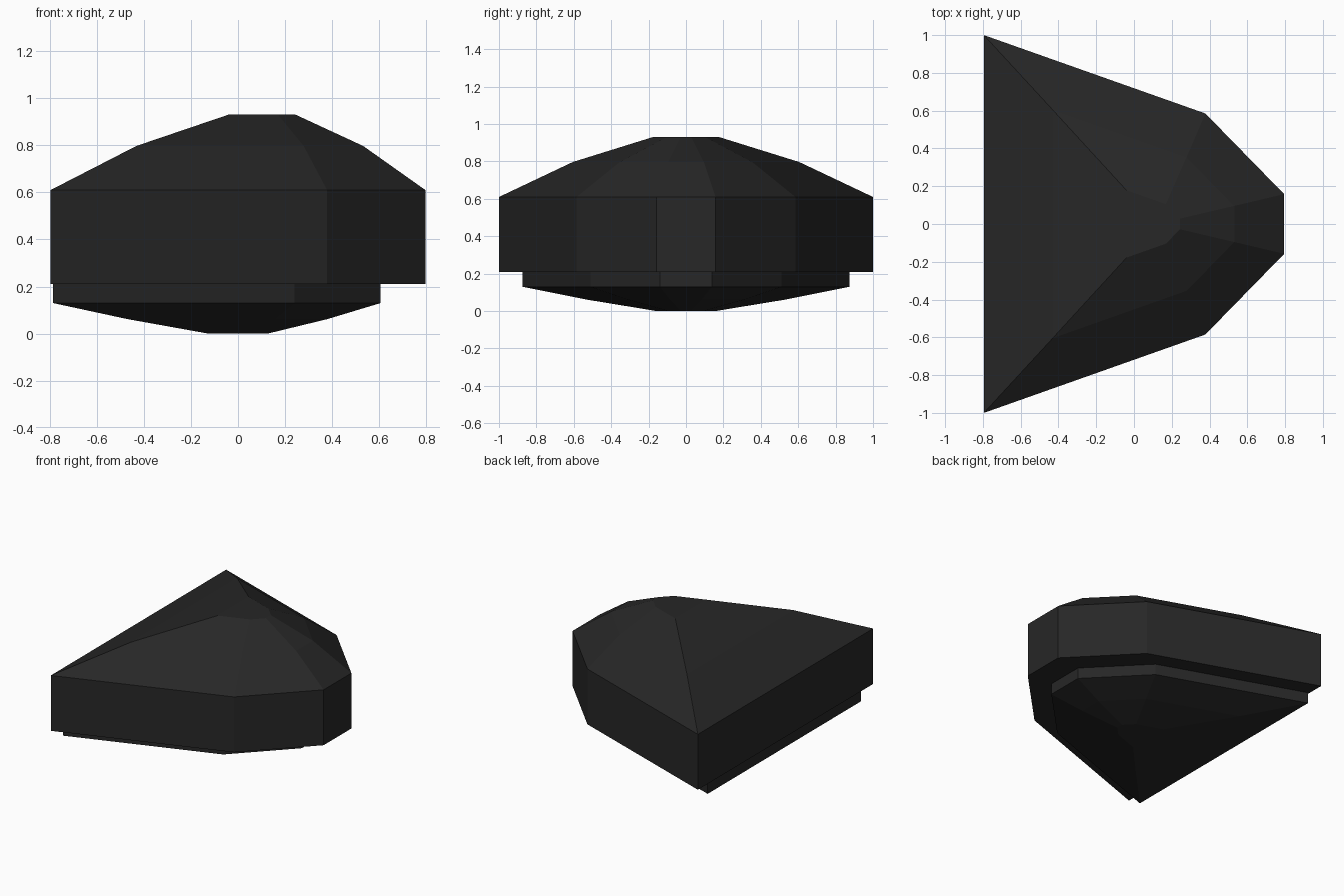
import bpy, bmesh

if "Cube" in bpy.data.objects:
    bpy.data.objects.remove(bpy.data.objects["Cube"])

# Half outline of the gem-like plan; mirrored across y = 0
HALF = [(0.795, 0.158), (0.378, 0.585), (-0.795, 1.0)]
OUTLINE = HALF + [(x, -y) for x, y in reversed(HALF)]

dark = bpy.data.materials.new("dark")
dark.diffuse_color = (0.02, 0.02, 0.02, 1)
dark.use_nodes = True
dark.node_tree.nodes["Principled BSDF"].inputs["Base Color"].default_value = dark.diffuse_color


def loft(name, rings):
    """Stack scaled copies of the outline; each ring is (z, scale, x shift)."""
    bm = bmesh.new()
    loops = [[bm.verts.new((x * s + dx, y * s, z)) for x, y in OUTLINE]
             for z, s, dx in rings]
    n = len(OUTLINE)
    for low, high in zip(loops, loops[1:]):
        for i in range(n):
            j = (i + 1) % n
            bm.faces.new((low[i], low[j], high[j], high[i]))
    bm.faces.new(loops[0][::-1])
    bm.faces.new(loops[-1])
    bmesh.ops.recalc_face_normals(bm, faces=bm.faces)
    mesh = bpy.data.meshes.new(name)
    bm.to_mesh(mesh)
    bm.free()
    mesh.materials.append(dark)
    obj = bpy.data.objects.new(name, mesh)
    bpy.context.collection.objects.link(obj)
    return obj


# Wide band with the tapering crown above it
loft("upper_shell", [(0.21, 1, 0), (0.61, 1, 0),
                     (0.797, 0.605, 0.05), (0.93, 0.178, 0.102)])

# Narrower inset base tapering to a small foot
loft("lower_base", [(0.0, 0.157, 0), (0.062, 0.535, -0.045),
                    (0.13, 0.875, -0.09), (0.21, 0.875, -0.09)])
